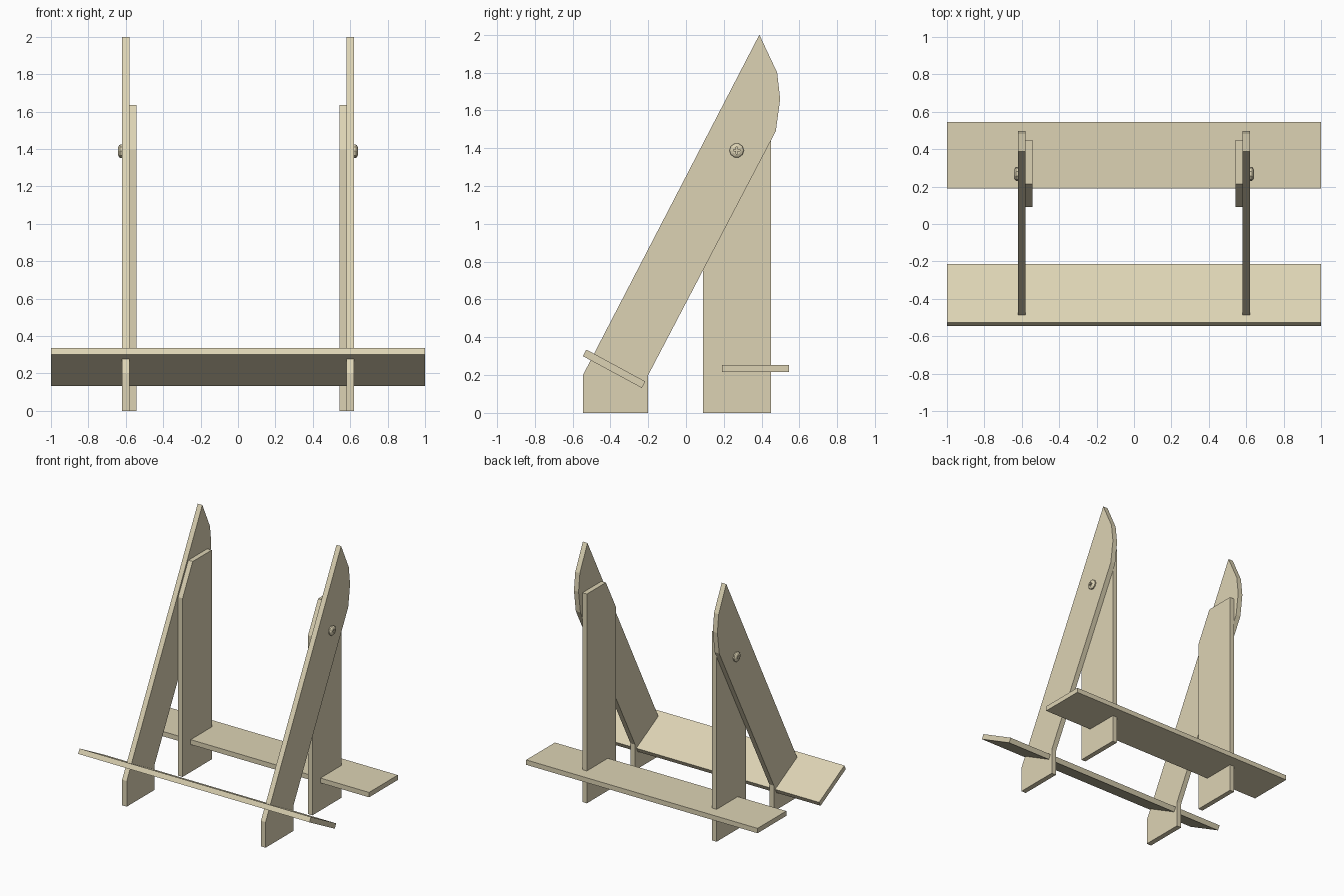
import bpy, bmesh, math
from mathutils import Matrix, Vector

cube = bpy.data.objects.get("Cube")
if cube:
    bpy.data.objects.remove(cube, do_unlink=True)

wood = bpy.data.materials.new("pale_wood")
wood.use_nodes = True
colour = (0.72, 0.65, 0.455, 1)
wood.diffuse_color = colour
wood.node_tree.nodes["Principled BSDF"].inputs["Base Color"].default_value = colour


def finish(name, bm):
    bmesh.ops.recalc_face_normals(bm, faces=bm.faces)
    mesh = bpy.data.meshes.new(name)
    bm.to_mesh(mesh)
    bm.free()
    mesh.materials.append(wood)
    obj = bpy.data.objects.new(name, mesh)
    bpy.context.collection.objects.link(obj)
    return obj


def board(name, profile, x0, x1):
    """Extrude a (y, z) profile along x."""
    bm = bmesh.new()
    face = bm.faces.new([bm.verts.new((x0, y, z)) for y, z in profile])
    ext = bmesh.ops.extrude_face_region(bm, geom=[face])
    verts = [v for v in ext["geom"] if isinstance(v, bmesh.types.BMVert)]
    bmesh.ops.translate(bm, verts=verts, vec=(x1 - x0, 0, 0))
    return finish(name, bm)


def screw_head(name, side, centre):
    """Lathe a domed head about x, then cut a cross into it."""
    profile = [(0, 0.037), (0.01, 0.038), (0.016, 0.033), (0.021, 0.022)]
    sides = 10
    bm = bmesh.new()
    rings = []
    for h, r in profile:
        rings.append([bm.verts.new((side * h, r * math.cos(a), r * math.sin(a)))
                      for a in (math.tau * i / sides for i in range(sides))])
    for low, high in zip(rings, rings[1:]):
        for i in range(sides):
            j = (i + 1) % sides
            bm.faces.new((low[i], low[j], high[j], high[i]))
    bm.faces.new(rings[0])
    bm.faces.new(rings[-1])
    head = finish(name, bm)
    head.location = centre

    # Cross-shaped recess cutter
    arm, half = 0.018, 0.004
    quarter = [Vector((arm, -half)), Vector((arm, half)), Vector((half, half))]
    cross = [Matrix.Rotation(math.pi / 2 * q, 2) @ p for q in range(4) for p in quarter]
    cutter = board(name + "_cutter", cross, side * 0.012, side * 0.04)
    cutter.location = centre
    cutter.hide_render = True
    cutter.hide_set(True)
    cut = head.modifiers.new("cross_recess", "BOOLEAN")
    cut.operation = "DIFFERENCE"
    cut.solver = "EXACT"
    cut.object = cutter


# Side profiles of the uprights
slanted = [(-0.545, 0), (-0.2, 0), (-0.2, 0.2), (0.475, 1.49),
           (0.498, 1.66), (0.482, 1.8), (0.388, 2), (-0.545, 0.2)]
upright = [(0.09, 0), (0.45, 0), (0.45, 1.635), (0.215, 1.635), (0.09, 1.395)]

for label, side in (("left", 1), ("right", -1)):
    board(label + "_slanted_leg", slanted, side * 0.58, side * 0.62)
    board(label + "_rear_leg", upright, side * 0.542, side * 0.58)
    screw_head(label + "_screw", side, (side * 0.62, 0.268, 1.388))

# Cross boards
board("rear_board", [(0.19, 0.215), (0.545, 0.215), (0.545, 0.253), (0.19, 0.253)], -1, 1)
board("tilted_front_board",
      [(-0.545, 0.3), (-0.234, 0.132), (-0.215, 0.166), (-0.527, 0.335)], -1, 1)
